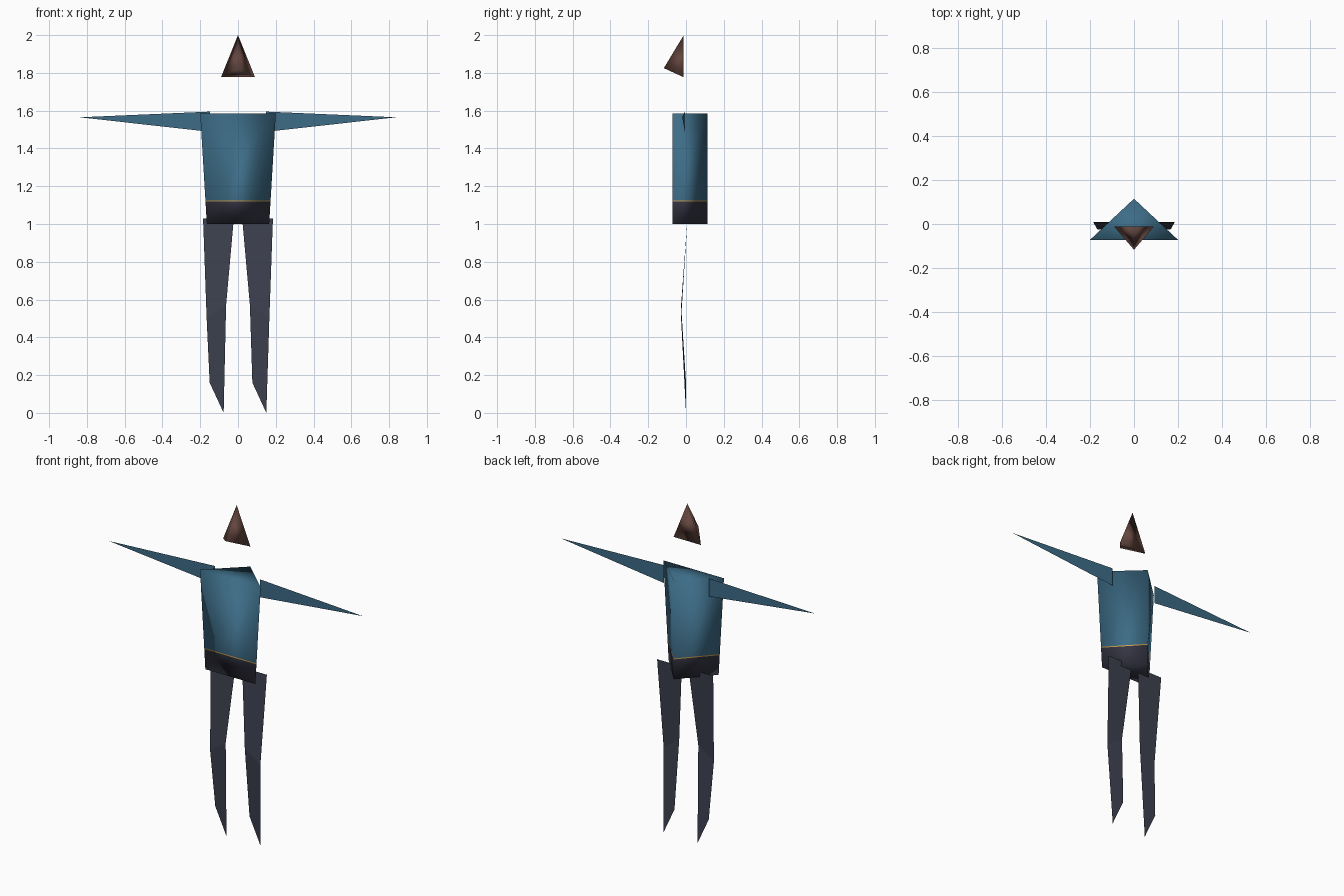
import bpy

cube = bpy.data.objects.get("Cube")
if cube:
    bpy.data.objects.remove(cube, do_unlink=True)


def material(name, rgb):
    mat = bpy.data.materials.new(name)
    mat.use_nodes = True
    color = (*rgb, 1)
    mat.diffuse_color = color
    bsdf = next(n for n in mat.node_tree.nodes if n.type == 'BSDF_PRINCIPLED')
    bsdf.inputs["Base Color"].default_value = color
    bsdf.inputs["Roughness"].default_value = 0.8
    return mat


teal = material("teal_cloth", (0.046, 0.15, 0.24))
slate = material("slate_trousers", (0.046, 0.053, 0.078))
navy = material("dark_hem", (0.036, 0.037, 0.058))
brown = material("brown_skin", (0.125, 0.06, 0.048))
gold = material("gold_trim", (0.65, 0.37, 0.08))


def build(name, verts, faces, mat, smooth=False):
    mesh = bpy.data.meshes.new(name)
    mesh.from_pydata(verts, [], faces)
    mesh.materials.append(mat)
    for poly in mesh.polygons:
        poly.use_smooth = smooth
    obj = bpy.data.objects.new(name, mesh)
    bpy.context.collection.objects.link(obj)
    return obj


def ring(z):
    """Triangular body section, narrowing towards the hem."""
    half = 0.165 + (z - 1.0) * 0.06
    return [(-half, -0.072, z), (half, -0.072, z), (0, 0.115, z)]


def body_section(name, low, high, mat, bottom=False, top=False):
    faces = [(i, (i + 1) % 3, (i + 1) % 3 + 3, i + 3) for i in range(3)]
    if bottom:
        faces.append((2, 1, 0))
    if top:
        faces.append((3, 4, 5))
    build(name, ring(low) + ring(high), faces, mat, smooth=True)


# Body: dark hem, thin trim line, tapered shirt
body_section("hem", 1.0, 1.119, navy, bottom=True)
body_section("trim_line", 1.119, 1.125, gold)
body_section("shirt", 1.125, 1.585, teal, top=True)

# Head: a tetrahedron pointing forward
build("head",
      [(0, -0.012, 2.0), (-0.09, -0.012, 1.777), (0.09, -0.012, 1.777), (0, -0.117, 1.825)],
      [(0, 1, 3), (0, 3, 2), (0, 2, 1), (1, 2, 3)], brown, smooth=True)

for side, label in ((1, "left"), (-1, "right")):
    # Arm: flat tapering blade
    arm = [(side * 0.148, -0.006, 1.595), (side * 0.148, -0.006, 1.488), (side * 0.838, -0.02, 1.565)]
    build(label + "_arm", arm, [(0, 1, 2) if side > 0 else (0, 2, 1)], teal)

    # Leg: flat strip bent at the knee; both feet slant the same way
    outer_foot, inner_foot = (0.0, 0.16) if side > 0 else (0.16, 0.0)
    rows = [
        (0.022, 1.03, 0.185, 1.03, 0.008),
        (0.063, 0.57, 0.166, 0.5, -0.026),
        (0.076, inner_foot, 0.15, outer_foot, 0.0),
    ]
    verts = []
    for inner_x, inner_z, outer_x, outer_z, y in rows:
        verts += [(side * inner_x, y, inner_z), (side * outer_x, y, outer_z)]
    faces = [(0, 2, 3, 1), (2, 4, 5, 3)]
    if side < 0:
        faces = [f[::-1] for f in faces]
    build(label + "_leg", verts, faces, slate)
